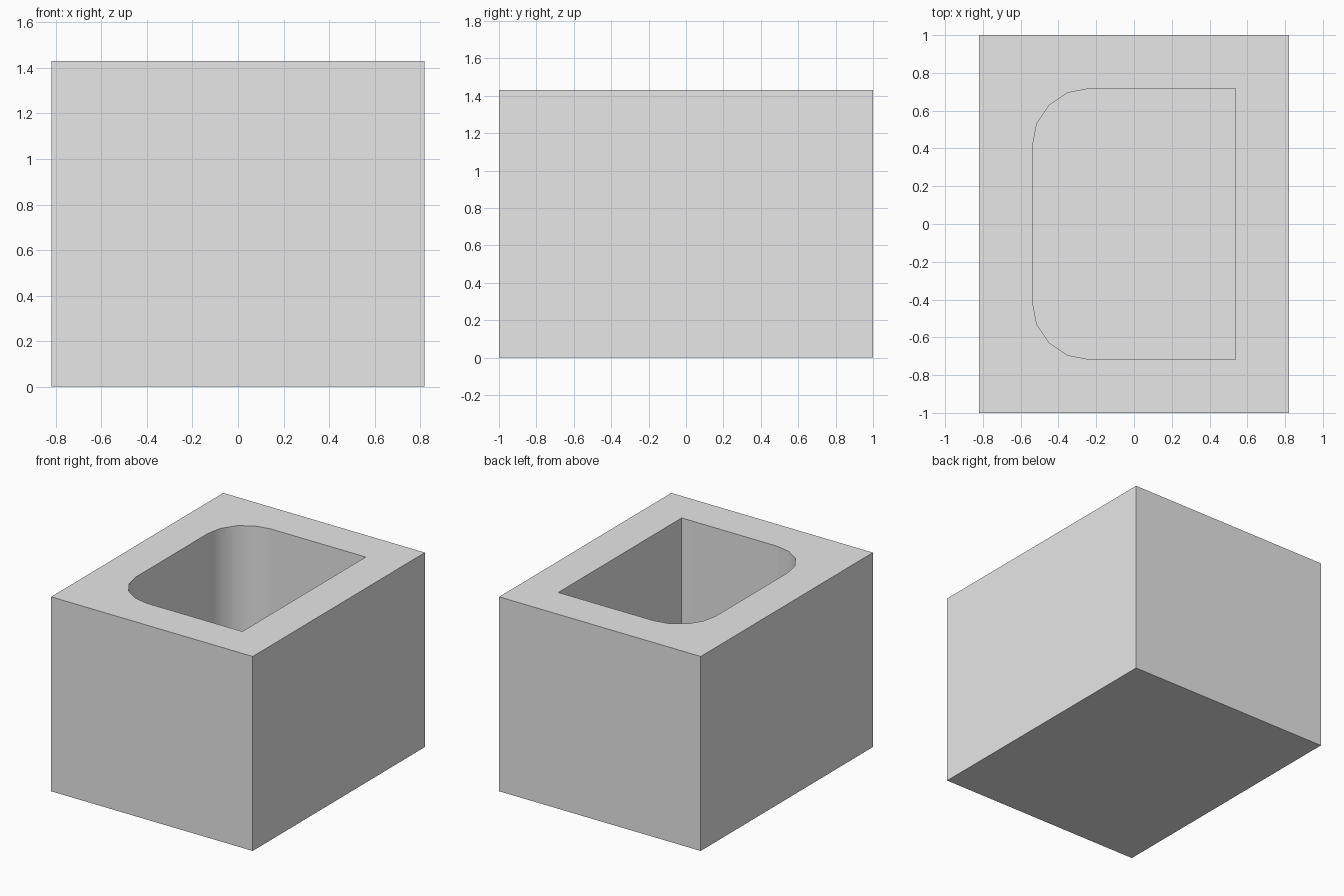
import bpy
import bmesh
import math

cube = bpy.data.objects.get("Cube")
if cube:
    bpy.data.objects.remove(cube, do_unlink=True)

HALF_X, HALF_Y, HEIGHT = 0.82, 1.0, 1.43
WALL = 0.283      # thickness of walls and floor
RADIUS = 0.3      # rounded cavity corners on the -x side
SEGMENTS = 4

# Plain grey material
grey = bpy.data.materials.new("light grey")
grey.use_nodes = True
colour = (0.8, 0.8, 0.8, 1.0)
grey.diffuse_color = colour
grey.node_tree.nodes["Principled BSDF"].inputs["Base Color"].default_value = colour


def cavity_outline():
    """Rectangle with two square corners and two rounded ones."""
    ix, iy = HALF_X - WALL, HALF_Y - WALL
    points = [(ix, -iy), (ix, iy)]
    for side, start in ((1, 90), (-1, 180)):
        for i in range(SEGMENTS + 1):
            a = math.radians(start + 90 * i / SEGMENTS)
            points.append((-ix + RADIUS + RADIUS * math.cos(a),
                           side * (iy - RADIUS) + RADIUS * math.sin(a)))
    return points


def add_loop(bm, points, z):
    verts = [bm.verts.new((x, y, z)) for x, y in points]
    edges = [bm.edges.new((v, verts[i - 1])) for i, v in enumerate(verts)]
    return verts, edges


def drop_walls(bm, verts, points, z):
    """Walls from a rim down to z, closed by a flat face."""
    low, _ = add_loop(bm, points, z)
    for i in range(len(verts)):
        bm.faces.new((verts[i - 1], verts[i], low[i], low[i - 1]))
    bm.faces.new(low)


bm = bmesh.new()
outer = [(sx * HALF_X, sy * HALF_Y) for sx, sy in ((-1, -1), (1, -1), (1, 1), (-1, 1))]
inner = cavity_outline()

# Top rim between the outer edge and the cavity
outer_verts, outer_edges = add_loop(bm, outer, HEIGHT)
inner_verts, inner_edges = add_loop(bm, inner, HEIGHT)
bmesh.ops.triangle_fill(bm, edges=outer_edges + inner_edges, use_beauty=True)

# Outer walls with base, then cavity walls with floor
drop_walls(bm, outer_verts, outer, 0.0)
drop_walls(bm, inner_verts, inner, WALL)
bmesh.ops.recalc_face_normals(bm, faces=bm.faces)

mesh = bpy.data.meshes.new("hollow_block")
bm.to_mesh(mesh)
bm.free()
mesh.materials.append(grey)
block = bpy.data.objects.new("hollow_block", mesh)
bpy.context.collection.objects.link(block)

# Smooth rounded corners, crisp edges, flat walls
bpy.context.view_layer.objects.active = block
block.select_set(True)
bpy.ops.object.shade_smooth_by_angle(angle=math.radians(30))
weighted = block.modifiers.new("flat_walls", "WEIGHTED_NORMAL")
weighted.keep_sharp = True
